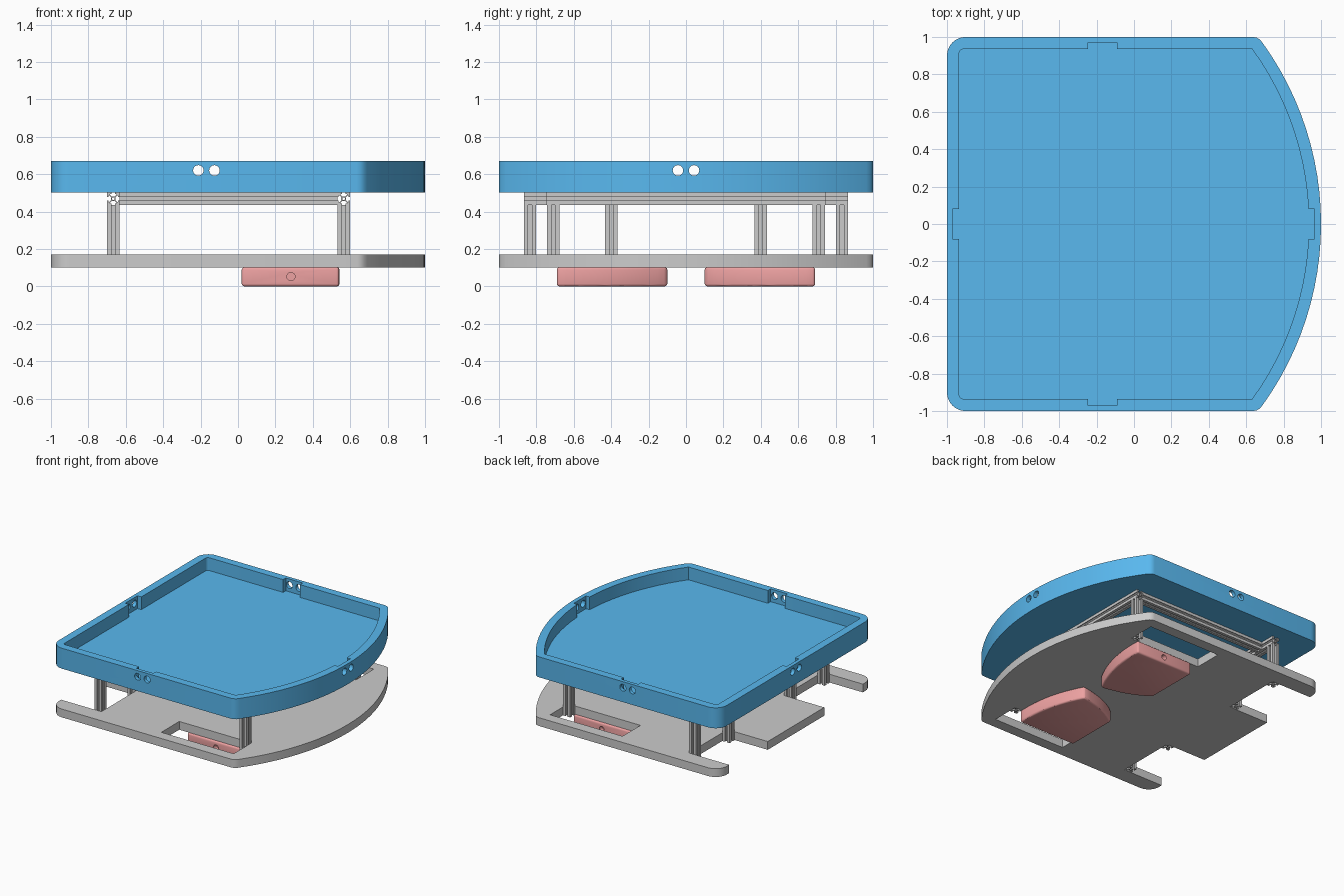
import bpy, bmesh
from math import pi, cos, sin, asin
from mathutils import Matrix, Vector

if "Cube" in bpy.data.objects:
    bpy.data.objects.remove(bpy.data.objects["Cube"])


def material(name, rgb):
    m = bpy.data.materials.new(name)
    m.diffuse_color = (*rgb, 1)
    m.use_nodes = True
    m.node_tree.nodes["Principled BSDF"].inputs["Base Color"].default_value = m.diffuse_color
    return m


BLUE = material("blue", (0.1, 0.48, 0.86))
RED = material("red", (0.85, 0.36, 0.36))


def prism(name, pts, z0, z1, mat=None):
    """Closed outline extruded between two heights."""
    bm = bmesh.new()
    face = bm.faces.new([bm.verts.new((x, y, z0)) for x, y in pts])
    top = bmesh.ops.extrude_face_region(bm, geom=[face])["geom"]
    bmesh.ops.translate(bm, vec=(0, 0, z1 - z0),
                        verts=[v for v in top if isinstance(v, bmesh.types.BMVert)])
    bmesh.ops.recalc_face_normals(bm, faces=bm.faces[:])
    me = bpy.data.meshes.new(name)
    bm.to_mesh(me)
    bm.free()
    ob = bpy.data.objects.new(name, me)
    bpy.context.collection.objects.link(ob)
    if mat:
        me.materials.append(mat)
    return ob


def rect(x0, x1, y0, y1):
    return [(x0, y0), (x1, y0), (x1, y1), (x0, y1)]


def circle(r, n=24):
    return [(r * cos(2 * pi * i / n), r * sin(2 * pi * i / n)) for i in range(n)]


def rod(axis, pos, r, length):
    """Cylinder cutter along an axis, centred on pos."""
    ob = prism("cutter", circle(r), -length / 2, length / 2)
    turn = Vector((0, 0, 1)).rotation_difference(Vector(axis)).to_matrix().to_4x4()
    ob.data.transform(Matrix.Translation(pos) @ turn)
    return ob


def bake(ob):
    dg = bpy.context.evaluated_depsgraph_get()
    me = bpy.data.meshes.new_from_object(ob.evaluated_get(dg))
    ob.modifiers.clear()
    ob.data = me


def cut(ob, cutters):
    """Subtract the cutters and remove them."""
    for c in cutters:
        b = ob.modifiers.new("cut", "BOOLEAN")
        b.operation, b.solver, b.object = "DIFFERENCE", "EXACT", c
    bake(ob)
    for c in cutters:
        bpy.data.objects.remove(c)


def smooth(ob):
    bpy.ops.object.select_all(action="DESELECT")
    ob.select_set(True)
    bpy.context.view_layer.objects.active = ob
    bpy.ops.object.shade_smooth_by_angle(angle=pi / 6)


def bow(tip, x, y, n=24):
    """Arc from (x,-y) through (tip,0) to (x,y)."""
    d = tip - x
    r = (y * y + d * d) / (2 * d)
    a = asin(y / r)
    return [(tip - r + r * cos(a * (2 * i / n - 1)), r * sin(a * (2 * i / n - 1)))
            for i in range(n + 1)]


def corner(cx, cy, r, a0, n=8):
    return [(cx + r * cos(a0 + pi / 2 * i / n), cy + r * sin(a0 + pi / 2 * i / n))
            for i in range(n + 1)]


def bezier(a, b, c, n=12):
    return [tuple(a[k] * (1 - t) ** 2 + 2 * b[k] * t * (1 - t) + c[k] * t * t for k in (0, 1))
            for t in (i / n for i in range(n + 1))]


# D-shaped outline shared by the tray and the base
OUTLINE = (bow(1, 0.69, 0.965) + [(0.675, 0.985), (0.655, 0.997), (0.635, 1)]
           + corner(-0.9, 0.9, 0.1, pi / 2) + corner(-0.9, -0.9, 0.1, pi)
           + [(0.635, -1), (0.655, -0.997), (0.675, -0.985)])

# Tray: recess, sensor pockets and paired holes through each wall
FLOOR, TOP = 0.565, 0.8
tray = prism("tray", OUTLINE, 0.502, 0.67, BLUE)
recess = bow(0.935, 0.632, 0.935) + corner(-0.915, 0.915, 0.02, pi / 2, 3) \
    + corner(-0.915, -0.915, 0.02, pi, 3)
cutters = [prism("cutter", recess, FLOOR, TOP)]
for box in (rect(-0.245, -0.09, 0.8, 0.97), rect(-0.245, -0.09, -0.97, -0.8),
            rect(-0.97, -0.8, -0.08, 0.08), rect(0.8, 0.965, -0.08, 0.08)):
    cutters.append(prism("cutter", box, FLOOR, TOP))
for s in (-0.043, 0.043):
    cutters.append(rod((0, 1, 0), (-0.169 + s, 0, 0.62), 0.028, 3))
    cutters.append(rod((1, 0, 0), (0, s, 0.62), 0.028, 3))
cut(tray, cutters)
smooth(tray)

# Base plate: two side windows and two rear notches
base = prism("base_plate", OUTLINE, 0.102, 0.17)
cutters = []
for lo, hi, x0, x1 in ((0.677, 0.91, -0.06, 0.598), (0.367, 0.868, -1.2, -0.634)):
    cutters.append(prism("cutter", rect(x0, x1, lo, hi), 0, 0.3))
    cutters.append(prism("cutter", rect(x0, x1, -hi, -lo), 0, 0.3))
cut(base, cutters)
smooth(base)

# Slotted extrusion section, one quadrant repeated four times
QUAD = [(4, 3), (6.5, 5.5), (8.2, 5.5), (8.2, 3), (10, 3), (10, 10),
        (3, 10), (3, 8.2), (5.5, 8.2), (5.5, 6.5), (3, 4)]
U = 0.00325
SECTION = []
for c, s in ((1, 0), (0, 1), (-1, 0), (0, -1)):
    SECTION += [((x * c - y * s) * U, (x * s + y * c) * U) for x, y in QUAD]


def beam(name, axis, pos, length):
    ob = prism(name, SECTION, -length / 2, length / 2)
    cut(ob, [rod((0, 0, 1), (0, 0, 0), 2.3 * U, length + 1)])
    turn = Vector((0, 0, 1)).rotation_difference(Vector(axis)).to_matrix().to_4x4()
    ob.data.transform(Matrix.Translation(pos) @ turn)
    smooth(ob)


# Frame rails and posts
XR, XF, ZR = -0.667, 0.565, 0.4685
beam("rear_rail", (0, 1, 0), (XR, 0, ZR), 1.73)
beam("front_rail", (0, 1, 0), (XF, 0, ZR), 1.49)
for side, s in (("right", -1), ("left", 1)):
    beam(f"{side}_rail", (1, 0, 0), ((XR + XF) / 2, s * 0.71, ZR), XF - XR - 0.066)
    for part, x, y in (("rear_outer", XR, 0.834), ("rear_inner", XR, 0.4), ("front", XF, 0.71)):
        beam(f"{side}_{part}_post", (0, 0, 1), (x, s * y, 0.268), 0.334)

# Drive pods under the base, with a rounded edge and an axle hole
POD = ([(0.02, 0.69)] + bezier((0.54, 0.69), (0.56, 0.38), (0.41, 0.105))
       + bezier((0.395, 0.1), (0.15, 0.14), (0.02, 0.25), 8))
for side, s in (("right", -1), ("left", 1)):
    pod = prism(f"{side}_drive_pod", [(x, s * y) for x, y in POD], 0, 0.103, RED)
    bev = pod.modifiers.new("bevel", "BEVEL")
    bev.width, bev.segments, bev.limit_method = 0.014, 3, "ANGLE"
    bake(pod)
    cut(pod, [rod((0, 1, 0), (0.283, s * 0.69, 0.052), 0.022, 0.08)])
    smooth(pod)
